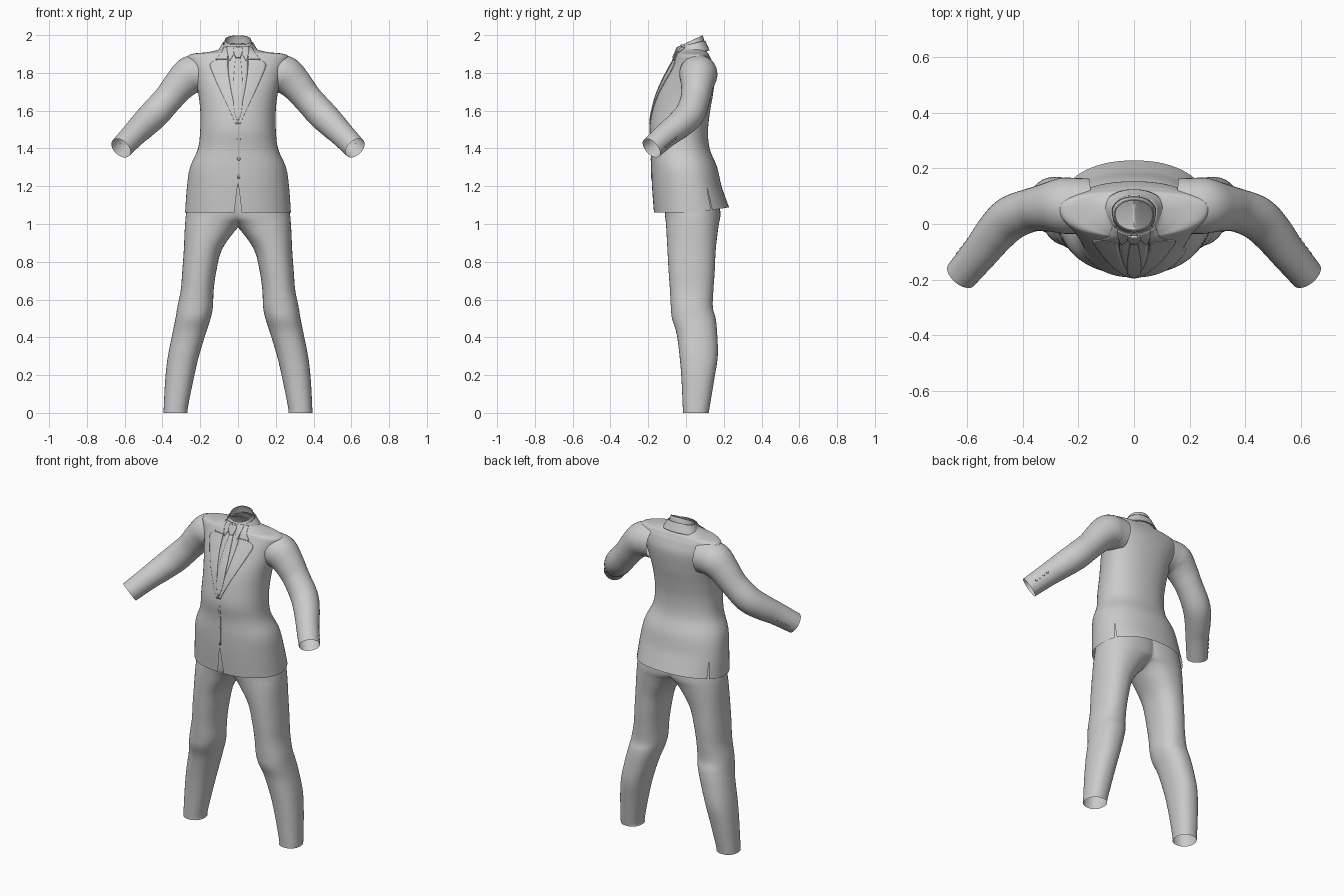
import bpy, bmesh
from math import sin, cos, radians, copysign
from mathutils import Vector
from mathutils.bvhtree import BVHTree

if "Cube" in bpy.data.objects:
    bpy.data.objects.remove(bpy.data.objects["Cube"])


def smooth_rows(rows, steps=6):
    """Catmull-Rom interpolation through rows of numbers."""
    out, n = [], len(rows)
    for i in range(n - 1):
        a, b, c, d = (rows[max(0, min(n - 1, i + k))] for k in (-1, 0, 1, 2))
        for s in range(steps):
            t = s / steps
            out.append([0.5 * (2 * q + (r - p) * t + (2 * p - 5 * q + 4 * r - u) * t * t
                               + (3 * q - p - 3 * r + u) * t ** 3)
                        for p, q, r, u in zip(a, b, c, d)])
    return out + [list(rows[-1])]


def finish(name, bm, mirror=False, thick=0):
    bmesh.ops.remove_doubles(bm, verts=bm.verts, dist=1e-5)
    bmesh.ops.recalc_face_normals(bm, faces=bm.faces)
    me = bpy.data.meshes.new(name)
    bm.to_mesh(me)
    bm.free()
    ob = bpy.data.objects.new(name, me)
    bpy.context.collection.objects.link(ob)
    bpy.ops.object.select_all(action='DESELECT')
    bpy.context.view_layer.objects.active = ob
    ob.select_set(True)
    bpy.ops.object.shade_smooth_by_angle(angle=radians(40))
    if thick:
        m = ob.modifiers.new("Thickness", 'SOLIDIFY')
        m.thickness, m.offset = thick, 0
    if mirror:
        ob.modifiers.new("Mirror", 'MIRROR')
    return ob


def grid(rings, closed=False, skip=()):
    """Quad surface through equal-length rows of points."""
    bm = bmesh.new()
    vs = [[bm.verts.new(p) for p in r] for r in rings]
    n = len(vs[0])
    for k, (a, b) in enumerate(zip(vs, vs[1:])):
        for i in range(n if closed else n - 1):
            if i not in skip:
                j = (i + 1) % n
                bm.faces.new((a[i], a[j], b[j], b[i]))
    return bm


def section(row, ang, n=2.2, slant=0):
    """Point on a rounded section: z, centre x, half width, front y, back y, side y."""
    z, cx, hw, yf, yb, ym = row
    c, s = cos(ang), sin(ang)
    x = cx + hw * copysign(abs(c) ** (2 / n), c)
    y = ym + ((yb if s > 0 else yf) - ym) * abs(s) ** (2 / n)
    return Vector((x, y, z + slant * (y - ym)))


# Jacket body, with front opening and two side vents
body = smooth_rows([
    (1.06, 0, .28, -.17, .228, .03), (1.2, 0, .27, -.18, .188, .02),
    (1.3, 0, .254, -.183, .165, .0), (1.4, 0, .212, -.183, .125, -.02),
    (1.5, 0, .20, -.192, .117, -.02), (1.6, 0, .20, -.178, .128, 0),
    (1.7, 0, .212, -.15, .145, .02), (1.8, 0, .238, -.103, .153, .045),
    (1.86, 0, .262, -.07, .138, .055), (1.888, 0, .266, -.056, .125, .058),
    (1.902, 0, .235, -.05, .118, .055), (1.91, 0, .16, -.046, .112, .05),
    (1.925, 0, .10, -.04, .105, .045), (1.95, 0, .078, -.028, .095, .04)])
slits = {30: (.025, 1.2), 150: (.025, 1.2), 270: (.055, 1.22)}
cols, skip = [], set()
for deg in range(0, 360, 5):
    if deg in slits:
        skip.add(len(cols))
        cols += [(deg, -1), (deg, 1)]
    else:
        cols.append((deg, 0))
rings = []
for row in body:
    ring = []
    for deg, side in cols:
        gap = 0
        if side:
            w, top = slits[deg]
            gap = side * w * max(0, (top - row[0]) / (top - 1.06))
        p = section(row, radians(deg) + gap)
        # back hem lifts a little
        p.z += .028 * max(0, sin(radians(deg))) * max(0, 1 - (row[0] - 1.06) / .14)
        ring.append(p)
    rings.append(ring)
bm = grid(rings, True, skip)
bmesh.ops.remove_doubles(bm, verts=bm.verts, dist=1e-5)
surface = BVHTree.FromBMesh(bm)
finish("jacket_body", bm)


def on_front(x, z, off):
    hit = surface.ray_cast(Vector((x, -1, z)), Vector((0, 1, 0)))[0]
    if hit is None or hit.y > 0:
        hit = surface.find_nearest(Vector((x, -.05, z)))[0]
    return hit + Vector((0, -off, 0))


def strip(name, rows, off, thick=.004, mirror=False, steps=4, across=8):
    """Flat trim laid on the chest; rows are z, inner x, outer x."""
    pts = [[on_front(a + (b - a) * i / across, z, off) for i in range(across + 1)]
           for z, a, b in smooth_rows(rows, steps)]
    return finish(name, grid(pts), mirror, thick)


# Shirt, tie and lapels
strip("shirt_front", [(1.94, -.05, .05), (1.8, -.05, .05), (1.65, -.028, .028),
                      (1.55, -.004, .004)], .002, .002)
strip("tie_knot", [(1.935, -.02, .02), (1.915, -.024, .024), (1.88, -.012, .012)], .01, .008)
strip("tie_blade", [(1.885, -.012, .012), (1.75, -.024, .024), (1.62, -.022, .022),
                    (1.55, -.006, .006)], .005)
strip("lapel", [(1.868, .054, .11), (1.845, .055, .148), (1.78, .048, .126),
                (1.70, .035, .09), (1.62, .018, .052), (1.53, .0, .012)], .003, .004, True)
strip("collar_front", [(1.935, .058, .075), (1.905, .055, .09), (1.872, .054, .118)],
      .004, .004, True)
strip("shirt_collar_point", [(1.942, .008, .058), (1.905, .02, .056), (1.865, .042, .046)],
      .007, .004, True)
strip("front_edge", [(1.54, -.002, .01), (1.4, -.002, .01), (1.24, -.002, .01)], .001, .003)


def band(name, rows, slant, a0, a1, thick=.004):
    angs = [radians(a0 + (a1 - a0) * i / 48) for i in range(49)]
    rr = [[section(r, a, 2.1, slant) for a in angs] for r in smooth_rows(rows, 4)]
    finish(name, grid(rr), False, thick)


# Neck bands, sloping up to the back
band("shirt_collar", [(1.925, 0, .078, -.034, .098, .035), (1.955, 0, .072, -.028, .092, .035),
                      (1.974, 0, .068, -.022, .086, .035)], .48, -90, 270)
band("jacket_collar", [(1.90, 0, .112, -.05, .122, .045), (1.93, 0, .094, -.045, .11, .045),
                       (1.956, 0, .08, -.036, .1, .045)], .25, -40, 220, .006)

# Sleeves: centre path and radius
path = smooth_rows([(.16, .065, 1.795, .098), (.21, .065, 1.796, .1), (.255, .065, 1.785, .1),
                    (.31, .06, 1.735, .087), (.368, .05, 1.665, .078), (.44, .022, 1.585, .079),
                    (.495, -.03, 1.53, .074), (.55, -.1, 1.475, .066),
                    (.62, -.183, 1.402, .06)])
rings = []
for i, (x, y, z, r) in enumerate(path):
    a, b = path[max(i - 1, 0)], path[min(i + 1, len(path) - 1)]
    q = (Vector(b[:3]) - Vector(a[:3])).to_track_quat('Z', 'Y')
    rings.append([Vector((x, y, z)) + q @ Vector((r * cos(t), r * sin(t), 0))
                  for t in (radians(k * 10) for k in range(36))])
sleeve = grid(rings, True)
sleeve_surface = BVHTree.FromBMesh(sleeve)
finish("sleeve", sleeve, True)


def button(name, pos, normal, r, mirror=False):
    bm = bmesh.new()
    bmesh.ops.create_cone(bm, cap_ends=True, segments=16, radius1=r, radius2=r * .8, depth=.006)
    q = normal.to_track_quat('Z', 'Y')
    for v in bm.verts:
        v.co = pos + q @ v.co
    finish(name, bm, mirror)


# Buttons down the front and on the cuffs
for i, z in enumerate((1.45, 1.345)):
    button(f"front_button_{i + 1}", on_front(.004, z, .003), Vector((0, -1, 0)), .009)
out = Vector((.6, .75, -.3)).normalized()
for i in range(4):
    core = Vector((.605, -.163, 1.42)) + Vector((-.47, .6, .5)) * (.02 + .028 * i)
    hit = sleeve_surface.ray_cast(core + out * .3, -out)[0]
    if hit:
        button(f"cuff_button_{i + 1}", hit + out * .002, out, .007, True)

# Trouser leg, cut on the centre line and mirrored
leg = smooth_rows([
    (1.2, .08, .17, -.12, .165, .03), (1.06, .088, .186, -.112, .182, .035),
    (1.0, .13, .15, -.106, .174, .035), (.95, .155, .128, -.103, .167, .035),
    (.86, .187, .1, -.098, .157, .035), (.75, .205, .09, -.092, .152, .03),
    (.65, .216, .087, -.085, .145, .03), (.56, .227, .094, -.08, .142, .03),
    (.5, .238, .093, -.074, .157, .04), (.42, .259, .088, -.05, .165, .055),
    (.3, .289, .082, -.034, .168, .06), (.18, .31, .075, -.024, .15, .06),
    (.03, .329, .064, -.017, .125, .053), (0, .33, .064, -.016, .12, .052)])
bm = grid([[section(r, radians(a * 7.5), 2.25) for a in range(48)] for r in leg], True)
bmesh.ops.bisect_plane(bm, geom=bm.verts[:] + bm.edges[:] + bm.faces[:],
                       plane_co=(0, 0, 0), plane_no=(1, 0, 0), clear_inner=True)
finish("trouser_leg", bm, True)
